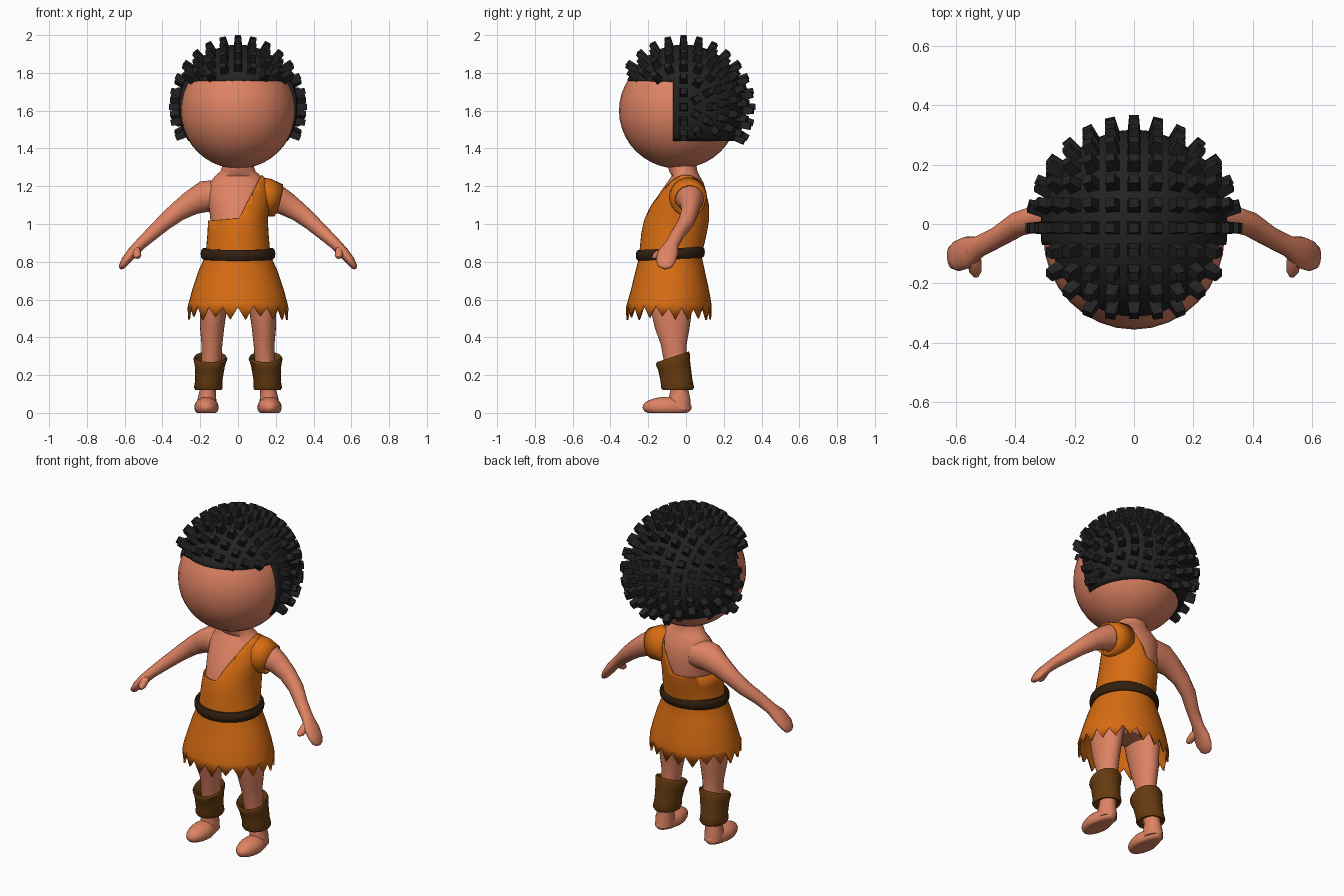
import bpy, bmesh, math, random
from mathutils import Vector, Matrix

if "Cube" in bpy.data.objects:
    bpy.data.objects.remove(bpy.data.objects["Cube"])

random.seed(4)


def material(name, rgb):
    m = bpy.data.materials.new(name)
    m.diffuse_color = (*rgb, 1)
    m.use_nodes = True
    m.node_tree.nodes["Principled BSDF"].inputs["Base Color"].default_value = m.diffuse_color
    return m


SKIN = material("skin", (0.73, 0.225, 0.125))
ORANGE = material("orange_cloth", (0.68, 0.15, 0.006))
LEATHER = material("brown_leather", (0.13, 0.043, 0.005))
BELT = material("dark_belt", (0.032, 0.014, 0.005))
BLACK = material("black_hair", (0.016, 0.016, 0.016))


def finish(name, bm, mat, angle=50, thickness=0):
    bmesh.ops.recalc_face_normals(bm, faces=bm.faces)
    me = bpy.data.meshes.new(name)
    bm.to_mesh(me)
    bm.free()
    me.materials.append(mat)
    me.shade_smooth()
    me.set_sharp_from_angle(angle=math.radians(angle))
    ob = bpy.data.objects.new(name, me)
    bpy.context.collection.objects.link(ob)
    if thickness:
        mod = ob.modifiers.new("thickness", 'SOLIDIFY')
        mod.thickness = thickness
        mod.offset = -1
    return ob


def loft(rings, caps=True):
    """Skin a list of equally long point rings."""
    bm = bmesh.new()
    vs = [[bm.verts.new(p) for p in r] for r in rings]
    n = len(vs[0])
    for a, b in zip(vs, vs[1:]):
        for i in range(n):
            j = (i + 1) % n
            bm.faces.new((a[i], a[j], b[j], b[i]))
    if caps:
        bm.faces.new(vs[0])
        bm.faces.new(vs[-1])
    return bm


def oval(cx, cy, z, rx, ry, tilt=0, n=24):
    """Horizontal oval ring; tilt raises its back edge."""
    out = []
    for i in range(n):
        a = 2 * math.pi * i / n
        dy = ry * math.sin(a)
        out.append((cx + rx * math.cos(a), cy + dy, z + tilt * dy))
    return out


def limb(path, side, caps=True, n=16):
    """Tube along (x, y, z, radius, radius) stations, mirrored by side."""
    pts = [Vector(p[:3]) for p in path]
    rings = []
    for i, p in enumerate(path):
        d = (pts[min(i + 1, len(pts) - 1)] - pts[max(i - 1, 0)]).normalized()
        ref = Vector((0, 1, 0)) if abs(d.y) < 0.7 else Vector((1, 0, 0))
        u = (ref - d * ref.dot(d)).normalized()
        v = d.cross(u)
        ring = []
        for k in range(n):
            a = 2 * math.pi * k / n
            q = pts[i] + u * p[3] * math.cos(a) + v * p[4] * math.sin(a)
            ring.append((q.x * side, q.y, q.z))
        rings.append(ring)
    return loft(rings, caps)


def body_rings(stations, grow=0, n=40):
    """Stations are (z, half width, front y, back y)."""
    return [oval(0, (f + b) / 2, z, w + grow, (b - f) / 2 + grow, 0, n)
            for z, w, f, b in stations]


def ball(center, radii, u=32, v=20):
    bm = bmesh.new()
    m = Matrix.Translation(center) @ Matrix.Diagonal((*radii, 1))
    bmesh.ops.create_uvsphere(bm, u_segments=u, v_segments=v, radius=1, matrix=m)
    return bm


# Torso and neck
CHEST = [(0.85, 0.158, -0.235, 0.075), (0.95, 0.15, -0.225, 0.098),
         (1.02, 0.146, -0.21, 0.11), (1.10, 0.155, -0.178, 0.115),
         (1.17, 0.16, -0.135, 0.108), (1.22, 0.148, -0.10, 0.092),
         (1.255, 0.12, -0.075, 0.072)]
HIPS = [(0.60, 0.08, -0.14, 0.02), (0.66, 0.15, -0.20, 0.06), (0.76, 0.165, -0.235, 0.07)]
NECK = [(1.28, 0.092, -0.09, 0.06), (1.31, 0.083, -0.095, 0.055), (1.38, 0.085, -0.10, 0.05)]
finish("torso", loft(body_rings(HIPS + CHEST + NECK)), SKIN)

# Tunic: torn skirt and one-shouldered top
SKIRT = [(0.56, 0.262, -0.312, 0.134), (0.65, 0.243, -0.292, 0.122),
         (0.75, 0.21, -0.268, 0.10), (0.82, 0.178, -0.25, 0.085)]
hem = body_rings([(0.53, 0.267, -0.318, 0.136)])[0]
hem = [(x, y, 0.50 + random.uniform(-0.01, 0.015) if i % 2 else 0.56 + random.uniform(-0.01, 0.01))
       for i, (x, y, z) in enumerate(hem)]
skirt_rings = body_rings(SKIRT)
skirt_rings[0] = [(x, y, z + 0.02) for x, y, z in skirt_rings[0]]
bm = loft([hem] + skirt_rings + body_rings(CHEST, 0.012)
          + body_rings([(1.277, 0.09, -0.06, 0.055)], 0.012), caps=False)
cuts = [(Vector((0, 0, 1.03)), Vector((-0.08, 0, 1))),
        (Vector((0.01, 0, 1.04)), Vector((-0.23, 0, 0.12)))]
for co, no in cuts:
    bmesh.ops.bisect_plane(bm, geom=bm.verts[:] + bm.edges[:] + bm.faces[:],
                           plane_co=co, plane_no=no)
bare = [f for f in bm.faces
        if all((f.calc_center_median() - co).dot(no) > 0 for co, no in cuts)]
bmesh.ops.delete(bm, geom=bare, context='FACES')
finish("tunic", bm, ORANGE, thickness=0.01)
finish("tunic_shoulder", limb([(0.09, 0.01, 1.145, 0.10, 0.108), (0.16, 0.012, 1.14, 0.10, 0.10),
                               (0.215, 0.018, 1.125, 0.085, 0.088)], 1, caps=False, n=24),
       ORANGE, thickness=0.01)

# Belt: rounded band
belt = [oval(0, -0.083, 0.842 + 0.03 * math.sin(a), 0.182 + 0.016 * math.cos(a),
             0.167 + 0.016 * math.cos(a), 0.05, 40)
        for a in [2 * math.pi * k / 10 for k in range(11)]]
bm = loft(belt, caps=False)
bmesh.ops.remove_doubles(bm, verts=bm.verts, dist=1e-4)
finish("belt", bm, BELT)

ARM = [(0.09, 0.015, 1.15, 0.085, 0.085), (0.18, 0.02, 1.145, 0.08, 0.083),
       (0.25, 0.025, 1.11, 0.058, 0.065), (0.32, 0.02, 1.065, 0.046, 0.052),
       (0.39, 0.0, 1.008, 0.042, 0.043), (0.46, -0.045, 0.945, 0.035, 0.036),
       (0.52, -0.075, 0.89, 0.036, 0.03), (0.56, -0.095, 0.848, 0.054, 0.028),
       (0.595, -0.108, 0.805, 0.052, 0.024), (0.615, -0.113, 0.775, 0.038, 0.017),
       (0.622, -0.115, 0.765, 0.015, 0.008)]
THUMB = [(0.545, -0.085, 0.88, 0.02, 0.02), (0.537, -0.125, 0.855, 0.024, 0.022),
         (0.533, -0.16, 0.832, 0.021, 0.019), (0.53, -0.176, 0.822, 0.009, 0.008)]
LEG = [(0.11, -0.08, 0.72, 0.09, 0.12), (0.13, -0.078, 0.56, 0.073, 0.112),
       (0.137, -0.073, 0.45, 0.064, 0.092), (0.138, -0.065, 0.36, 0.055, 0.068),
       (0.142, -0.055, 0.26, 0.052, 0.06), (0.16, -0.035, 0.12, 0.043, 0.048),
       (0.165, -0.035, 0.07, 0.05, 0.058), (0.165, -0.035, 0.02, 0.052, 0.062)]
CUFF = [(0.157, -0.04, 0.13, 0.048, 0.055, 0), (0.157, -0.045, 0.122, 0.07, 0.08, 0),
        (0.157, -0.045, 0.135, 0.076, 0.088, 0), (0.155, -0.05, 0.17, 0.072, 0.084, 0.05),
        (0.149, -0.063, 0.25, 0.08, 0.085, 0.25), (0.146, -0.07, 0.285, 0.09, 0.09, 0.33),
        (0.146, -0.07, 0.297, 0.084, 0.084, 0.33), (0.146, -0.068, 0.287, 0.073, 0.074, 0.33),
        (0.149, -0.058, 0.22, 0.055, 0.06, 0.2)]

for label, s in (("left", 1), ("right", -1)):
    # Arm and hand
    finish(label + "_arm", limb(ARM, s), SKIN)
    finish(label + "_thumb", limb(THUMB, s, n=10), SKIN)
    # Leg, ankle cuff and flat-soled foot
    finish(label + "_leg", loft([oval(s * x, *r) for x, *r in LEG]), SKIN)
    finish(label + "_cuff", loft([oval(s * x, *r) for x, *r in CUFF], caps=False), LEATHER)
    bm = ball((s * 0.167, -0.1, 0.03), (0.064, 0.13, 0.055), 24, 14)
    for v in bm.verts:
        v.co.z = max(v.co.z, 0)
        if v.co.y > -0.08:
            v.co.x = s * 0.167 + (v.co.x - s * 0.167) * 0.9
    bmesh.ops.remove_doubles(bm, verts=bm.verts, dist=1e-4)
    finish(label + "_foot", bm, SKIN)

# Head
finish("head", ball((0, -0.04, 1.6), (0.305, 0.315, 0.307)), SKIN)

# Hair cap, trimmed to a straight hairline with sideburns
HC, HR = Vector((0, -0.013, 1.62)), Vector((0.315, 0.33, 0.33))
bm = ball(HC, HR, 48, 32)
for co, no in (((0, 0, 1.76), (0, 0, 1)), ((0, -0.07, 0), (0, 1, 0)), ((0, 0, 1.44), (0, 0, 1))):
    bmesh.ops.bisect_plane(bm, geom=bm.verts[:] + bm.edges[:] + bm.faces[:],
                           plane_co=co, plane_no=no)


def in_hair(p, margin=0.0):
    return p.z > 1.76 + margin or (p.y > -0.07 + margin and p.z > 1.44 + margin)


bmesh.ops.delete(bm, geom=[f for f in bm.faces if not in_hair(f.calc_center_median())],
                 context='FACES')
finish("hair_cap", bm, BLACK, thickness=0.04)

# Hair tufts: tapered blocks in rings from ear to ear
bm = bmesh.new()
for i in range(15):
    theta = math.pi * i / 14
    count = max(1, round(28 * math.sin(theta)))
    for k in range(count):
        phi = 2 * math.pi * k / count
        d = Vector((math.cos(theta), math.sin(theta) * math.sin(phi),
                    math.sin(theta) * math.cos(phi)))
        p = HC + d * HR
        if not in_hair(p, 0.012):
            continue
        t = Vector((0, math.cos(phi), -math.sin(phi)))
        rot = Matrix((t, d.cross(t), d)).transposed().to_4x4()
        m = Matrix.Translation(p + d * 0.01) @ rot @ Matrix.Rotation(math.pi / 4, 4, 'Z')
        bmesh.ops.create_cone(bm, cap_ends=True, segments=4, radius1=0.034,
                              radius2=0.023, depth=0.08, matrix=m)
finish("hair_tufts", bm, BLACK, angle=30)
